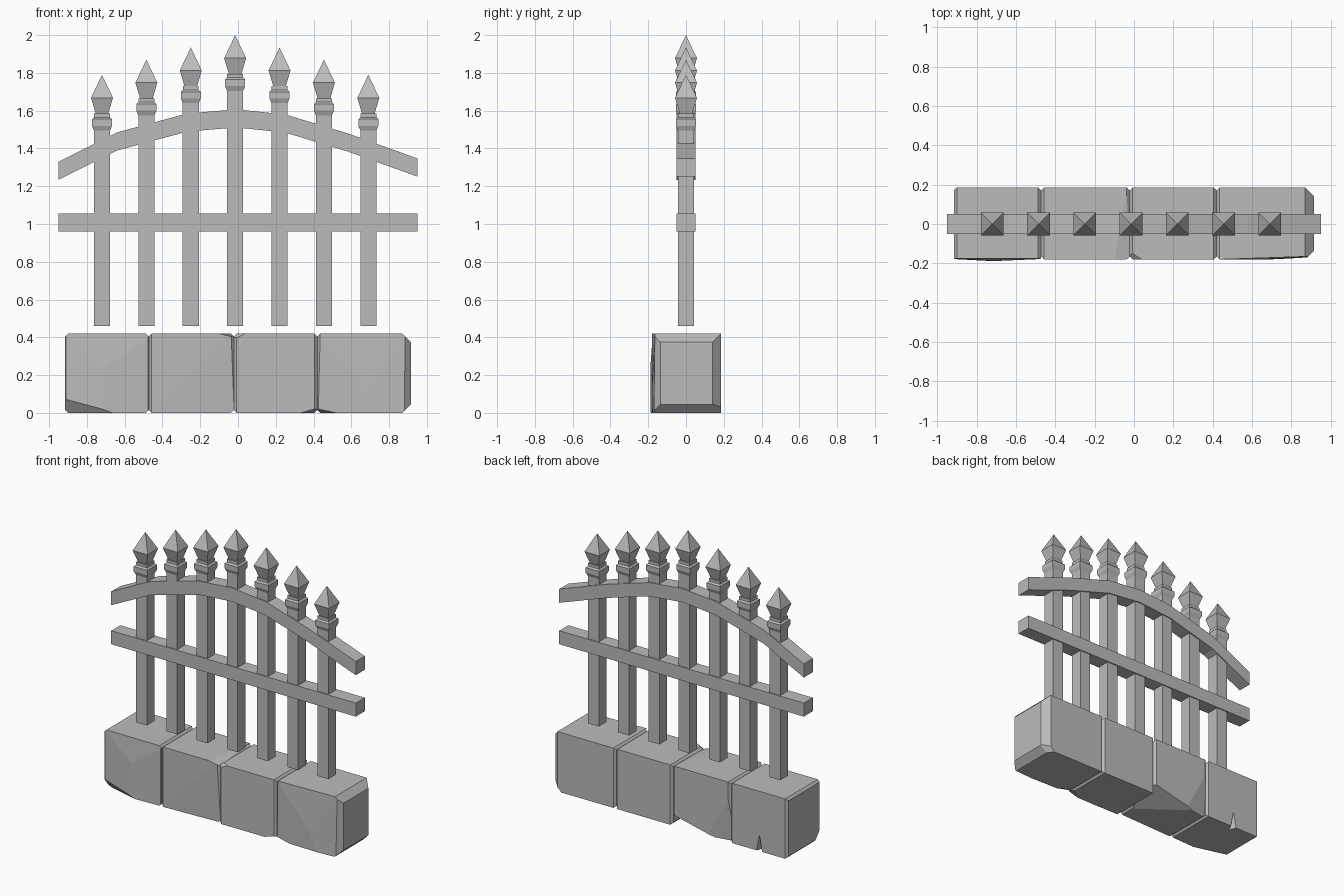
import bpy, bmesh
from mathutils import Vector

default = bpy.data.objects.get("Cube")
if default:
    bpy.data.objects.remove(default)

stone_grey = bpy.data.materials.new("stone_grey")
stone_grey.use_nodes = True
grey = (0.5, 0.5, 0.5, 1)
stone_grey.diffuse_color = grey
stone_grey.node_tree.nodes["Principled BSDF"].inputs["Base Color"].default_value = grey


def finish(bm, name):
    bmesh.ops.recalc_face_normals(bm, faces=bm.faces[:])
    mesh = bpy.data.meshes.new(name)
    bm.to_mesh(mesh)
    bm.free()
    mesh.materials.append(stone_grey)
    obj = bpy.data.objects.new(name, mesh)
    bpy.context.collection.objects.link(obj)
    return obj


def square_stack(name, x, levels):
    """Square sections, given as (half width, z), joined from bottom to top."""
    bm = bmesh.new()
    rings = []
    for half, z in levels:
        rings.append([bm.verts.new((x + sx * half, sy * half, z))
                      for sx, sy in ((-1, -1), (1, -1), (1, 1), (-1, 1))])
    for low, high in zip(rings, rings[1:]):
        for i in range(4):
            j = (i + 1) % 4
            bm.faces.new((low[i], low[j], high[j], high[i]))
    bm.faces.new(rings[0][::-1])
    bm.faces.new(rings[-1])
    bmesh.ops.remove_doubles(bm, verts=bm.verts[:], dist=0.0005)
    return finish(bm, name)


def rail(name, top_line, height, half_depth):
    """A bar that follows a line in the front plane."""
    bm = bmesh.new()
    rings = [[bm.verts.new((x, y, z + dz)) for y, dz in
              ((-half_depth, 0), (half_depth, 0), (half_depth, -height), (-half_depth, -height))]
             for x, z in top_line]
    for a, b in zip(rings, rings[1:]):
        for i in range(4):
            j = (i + 1) % 4
            bm.faces.new((a[i], a[j], b[j], b[i]))
    bm.faces.new(rings[0])
    bm.faces.new(rings[-1][::-1])
    return finish(bm, name)


def chisel(bm, point, outward):
    """Cut away everything beyond a plane and close the cut."""
    cut = bmesh.ops.bisect_plane(bm, geom=bm.verts[:] + bm.edges[:] + bm.faces[:],
                                 plane_co=point, plane_no=outward, clear_outer=True)
    edges = [e for e in cut["geom_cut"] if isinstance(e, bmesh.types.BMEdge)]
    if edges:
        bmesh.ops.holes_fill(bm, edges=edges)


def stone(name, x0, x1, left_cut, right_cut, chips, front=-0.18):
    low, high = Vector((x0, front, 0)), Vector((x1, 0.185, 0.42))
    centre = (low + high) / 2
    bm = bmesh.new()
    bmesh.ops.create_cube(bm, size=1)
    for v in bm.verts:
        v.co = centre + Vector(a * b for a, b in zip(v.co, high - low))
    # Chamfer the four edges around each end
    for end, side, cut in ((x0, -1, left_cut), (x1, 1, right_cut)):
        for axis in (1, 2):
            for face, sign in ((low[axis], -1), (high[axis], 1)):
                point = Vector((end - side * cut, 0, 0))
                point[axis] = face
                normal = Vector((side, 0, 0))
                normal[axis] = sign
                chisel(bm, point, normal)
    # Break off chips, each through three points
    for a, b, c in chips:
        a, b, c = Vector(a), Vector(b), Vector(c)
        normal = (b - a).cross(c - a)
        if normal.dot(centre - a) > 0:
            normal.negate()
        chisel(bm, a, normal)
    return finish(bm, name)


# Stone base
first = stone("base_stone_1", -0.915, -0.472, 0.015, 0.015, [
    ((-0.915, -0.18, 0.075), (-0.69, -0.18, 0), (-0.915, -0.12, 0)),
    ((-0.915, -0.178, 0.1), (-0.7, -0.188, 0.25), (-0.915, -0.176, 0.42)),
    ((-0.472, -0.178, 0), (-0.7, -0.188, 0.25), (-0.472, -0.178, 0.42)),
    ((-0.915, -0.176, 0.42), (-0.7, -0.188, 0.25), (-0.472, -0.176, 0.42)),
], front=-0.188)
stone("base_stone_2", -0.472, -0.022, 0.015, 0.015, [
    ((-0.05, -0.18, 0.42), (-0.46, -0.18, 0), (-0.022, -0.165, 0.05)),
    ((-0.03, 0.18, 0.42), (-0.1, -0.18, 0.42), (-0.022, -0.1, 0.405)),
    ((-0.472, 0.185, 0.33), (-0.3, 0.185, 0), (-0.472, 0.155, 0)),
    ((-0.36, 0.185, 0), (-0.1, 0.185, 0.06), (-0.22, 0.08, 0)),
])
stone("base_stone_3", -0.022, 0.42, 0.015, 0.015, [
    ((0.33, -0.18, 0), (0.42, -0.18, 0.025), (0.42, -0.1, 0)),
    ((-0.022, -0.18, 0.39), (0.04, -0.18, 0.42), (-0.022, -0.14, 0.42)),
])
stone("base_stone_4", 0.42, 0.915, 0.015, 0.045, [
    ((0.42, -0.18, 0.025), (0.53, -0.18, 0), (0.42, -0.1, 0)),
    ((0.43, -0.18, 0.42), (0.68, -0.18, 0.13), (0.88, -0.165, 0.42)),
    ((0.88, -0.165, 0.42), (0.68, -0.18, 0.13), (0.88, -0.17, 0)),
    ((0.42, -0.17, 0), (0.68, -0.18, 0.13), (0.43, -0.18, 0.42)),
    ((0.915, 0.13, 0.04), (0.915, 0.185, 0.08), (0.84, 0.185, 0)),
])

# Narrow crack in the back of the first stone
bm = bmesh.new()
tip = bm.verts.new((-0.7, 0.19, 0.13))
foot = [bm.verts.new(p) for p in ((-0.725, 0.19, -0.01), (-0.675, 0.19, -0.01), (-0.7, 0.13, -0.01))]
bm.faces.new(foot)
for i in range(3):
    bm.faces.new((foot[i], foot[(i + 1) % 3], tip))
crack_cutter = finish(bm, "crack_cutter")
crack_cutter.hide_render = True
crack_cutter.hide_viewport = True
crack = first.modifiers.new("crack", "BOOLEAN")
crack.operation = "DIFFERENCE"
crack.object = crack_cutter

# Posts with collars and spear heads, rising towards the middle
tips = (2.0, 1.935, 1.87, 1.79)
for i in range(-3, 4):
    x, tip_z = -0.015 + i * 0.235, tips[abs(i)]
    label = str(i + 4)
    square_stack("post_" + label, x, [(0.0425, 0.46), (0.0425, tip_z - 0.285)])
    square_stack("collar_" + label, x, [
        (0.0425, tip_z - 0.295), (0.053, tip_z - 0.27), (0.053, tip_z - 0.235),
        (0.042, tip_z - 0.225), (0.042, tip_z - 0.205)])
    square_stack("spear_head_" + label, x, [
        (0.033, tip_z - 0.207), (0.058, tip_z - 0.122), (0, tip_z)])

# Rails
rail("middle_rail", [(-0.95, 1.055), (0.95, 1.055)], 0.095, 0.05)
rail("arched_rail", [(-0.95, 1.33), (-0.64, 1.485), (-0.27, 1.585), (-0.01, 1.607),
                     (0.25, 1.58), (0.58, 1.48), (0.95, 1.347)], 0.096, 0.05)
